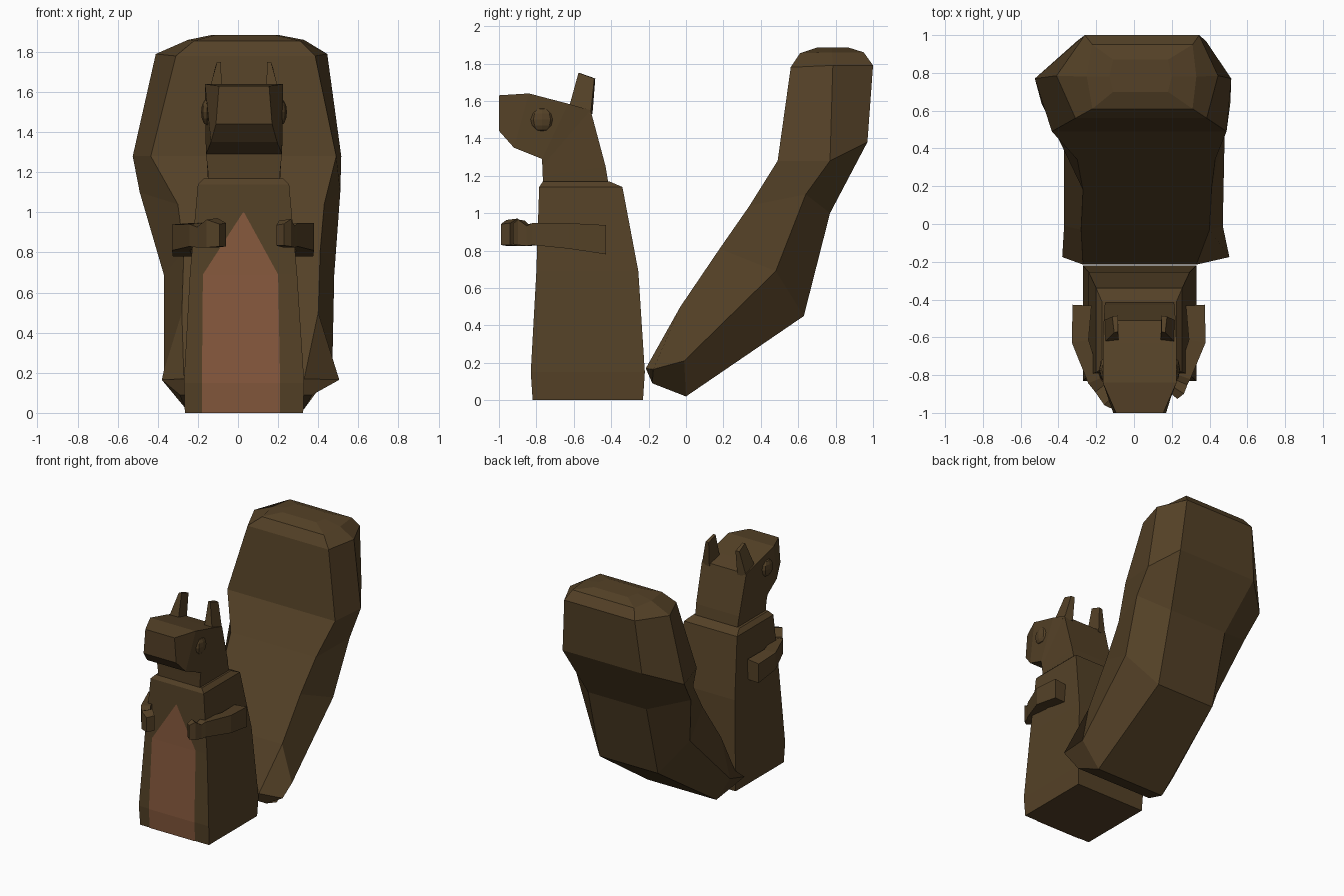
import bpy, bmesh, math
from mathutils import Vector

CX = 0.03  # the animal sits slightly right of the tail's middle


def material(name, rgb):
    m = bpy.data.materials.new(name)
    m.diffuse_color = (*rgb, 1)
    return m


FUR = material("brown fur", (0.089, 0.053, 0.020))
BELLY = material("reddish belly", (0.235, 0.098, 0.046))


def finish(name, bm, mat):
    bmesh.ops.recalc_face_normals(bm, faces=bm.faces)
    me = bpy.data.meshes.new(name)
    bm.to_mesh(me)
    bm.free()
    me.materials.append(mat)
    ob = bpy.data.objects.new(name, me)
    bpy.context.collection.objects.link(ob)
    return ob


def loft(name, rings, mat=FUR):
    """Skin equal-length rings of points and cap both ends."""
    bm = bmesh.new()
    vs = [[bm.verts.new(p) for p in r] for r in rings]
    n = len(rings[0])
    for a, b in zip(vs, vs[1:]):
        for i in range(n):
            j = (i + 1) % n
            bm.faces.new((a[i], a[j], b[j], b[i]))
    bm.faces.new(vs[0])
    bm.faces.new(vs[-1])
    return finish(name, bm, mat)


# Body: z, front y, back y, left x, right x
body = [(0.00, -0.82, -0.23, -0.265, 0.325), (0.15, -0.83, -0.22, -0.27, 0.33),
        (0.69, -0.80, -0.255, -0.24, 0.295), (1.14, -0.785, -0.34, -0.20, 0.255),
        (1.17, -0.765, -0.41, -0.17, 0.225)]
loft("body", [[(l, f, z), (r, f, z), (r, b, z), (l, b, z)] for z, f, b, l, r in body])


def body_front(z):
    for (z0, y0, *_), (z1, y1, *_) in zip(body, body[1:]):
        if z <= z1:
            return y0 + (y1 - y0) * (z - z0) / (z1 - z0)


# Belly patch: thin plate following the chest, ending in a point
bm = bmesh.new()
rows = [(0, -0.18, 0.21), (0.15, -0.18, 0.21), (0.69, -0.175, 0.2), (1.0, 0.025, 0.03)]
grid = [[bm.verts.new((x, body_front(z) - 0.005, z)) for x in xs] for z, *xs in rows]
for a, b in zip(grid, grid[1:]):
    bm.faces.new((a[0], a[1], b[1], b[0]))
finish("belly_patch", bm, BELLY)

# Head and neck: upper (y, z), lower (y, z), upper and lower half width
head = [((-1.0, 1.63), (-1.0, 1.44), 0.125, 0.14), ((-0.84, 1.64), (-0.92, 1.35), 0.195, 0.165),
        ((-0.63, 1.585), (-0.77, 1.29), 0.195, 0.19), ((-0.51, 1.55), (-0.768, 1.25), 0.19, 0.185),
        ((-0.43, 1.25), (-0.766, 1.2), 0.185, 0.18), ((-0.415, 1.16), (-0.765, 1.16), 0.18, 0.18)]
loft("head", [[(CX - u, *t), (CX + u, *t), (CX + w, *b), (CX - w, *b)] for t, b, u, w in head])

for side, s in (("left", -1), ("right", 1)):
    # Ear: wedge leaning inward to a narrow tip
    ear = [[(0.19, -0.63, 1.55), (0.11, -0.62, 1.55), (0.12, -0.50, 1.53), (0.19, -0.51, 1.53)],
           [(0.135, -0.575, 1.75), (0.115, -0.57, 1.75), (0.115, -0.485, 1.72), (0.145, -0.49, 1.72)]]
    loft(side + "_ear", [[(CX + s * x, y, z) for x, y, z in r] for r in ear])

    # Eye: flattened low ball
    bm = bmesh.new()
    bmesh.ops.create_uvsphere(bm, u_segments=8, v_segments=6, radius=0.065)
    for v in bm.verts:
        v.co = Vector((CX + s * 0.185 + v.co.x * 0.45, -0.77 + v.co.y, 1.5 + v.co.z))
    finish(side + "_eye", bm, FUR)

# Arms: path x, y, middle z, half thickness, half height
arms = {
    "left": [(-0.275, -0.43, 0.86, 0.05, 0.08), (-0.285, -0.62, 0.88, 0.045, 0.07),
             (-0.21, -0.83, 0.89, 0.035, 0.06), (-0.18, -0.87, 0.88, 0.032, 0.055),
             (-0.13, -0.93, 0.90, 0.04, 0.075), (-0.075, -0.965, 0.89, 0.03, 0.06)],
    "right": [(0.325, -0.43, 0.86, 0.05, 0.08), (0.335, -0.62, 0.88, 0.045, 0.07),
              (0.265, -0.81, 0.89, 0.035, 0.06), (0.255, -0.84, 0.88, 0.03, 0.055),
              (0.235, -0.88, 0.90, 0.035, 0.07), (0.21, -0.91, 0.89, 0.025, 0.055)]}
for side, path in arms.items():
    rings = []
    for i, (x, y, z, t, h) in enumerate(path):
        a, b = path[max(i - 1, 0)], path[min(i + 1, len(path) - 1)]
        d = Vector((b[0] - a[0], b[1] - a[1])).normalized()
        nx, ny = -d.y * t, d.x * t
        rings.append([(x + nx, y + ny, z - h), (x - nx, y - ny, z - h),
                      (x - nx, y - ny, z + h * 0.85), (x + nx, y + ny, z + h * 0.95)])
    loft(side + "_arm", rings)

# Tail: each ring has front, middle and back pairs as (y, z, left x, right x)
tail = [((-0.215, 0.17, -0.27, 0.33), (-0.175, 0.165, -0.38, 0.505), (-0.18, 0.09, -0.29, 0.37)),
        ((-0.03, 0.50, -0.28, 0.40), (-0.01, 0.21, -0.37, 0.47), (0.0, 0.02, -0.26, 0.33)),
        ((0.18, 0.81, -0.27, 0.41), (0.48, 0.69, -0.37, 0.48), (0.63, 0.45, -0.20, 0.30)),
        ((0.34, 1.04, -0.30, 0.43), (0.64, 1.10, -0.49, 0.51), (0.77, 1.00, -0.20, 0.30)),
        ((0.49, 1.28, -0.435, 0.49), (0.77, 1.28, -0.525, 0.515), (0.97, 1.38, -0.30, 0.38)),
        ((0.56, 1.78, -0.31, 0.385), (0.785, 1.79, -0.41, 0.445), (1.0, 1.79, -0.26, 0.345)),
        ((0.61, 1.855, -0.22, 0.31), (0.78, 1.86, -0.25, 0.33), (0.95, 1.86, -0.22, 0.31)),
        ((0.70, 1.885, -0.11, 0.18), (0.78, 1.885, -0.13, 0.20), (0.87, 1.885, -0.11, 0.18))]
loft("tail", [[(l, y, z) for y, z, l, r in ring] + [(r, y, z) for y, z, l, r in reversed(ring)]
              for ring in tail])
